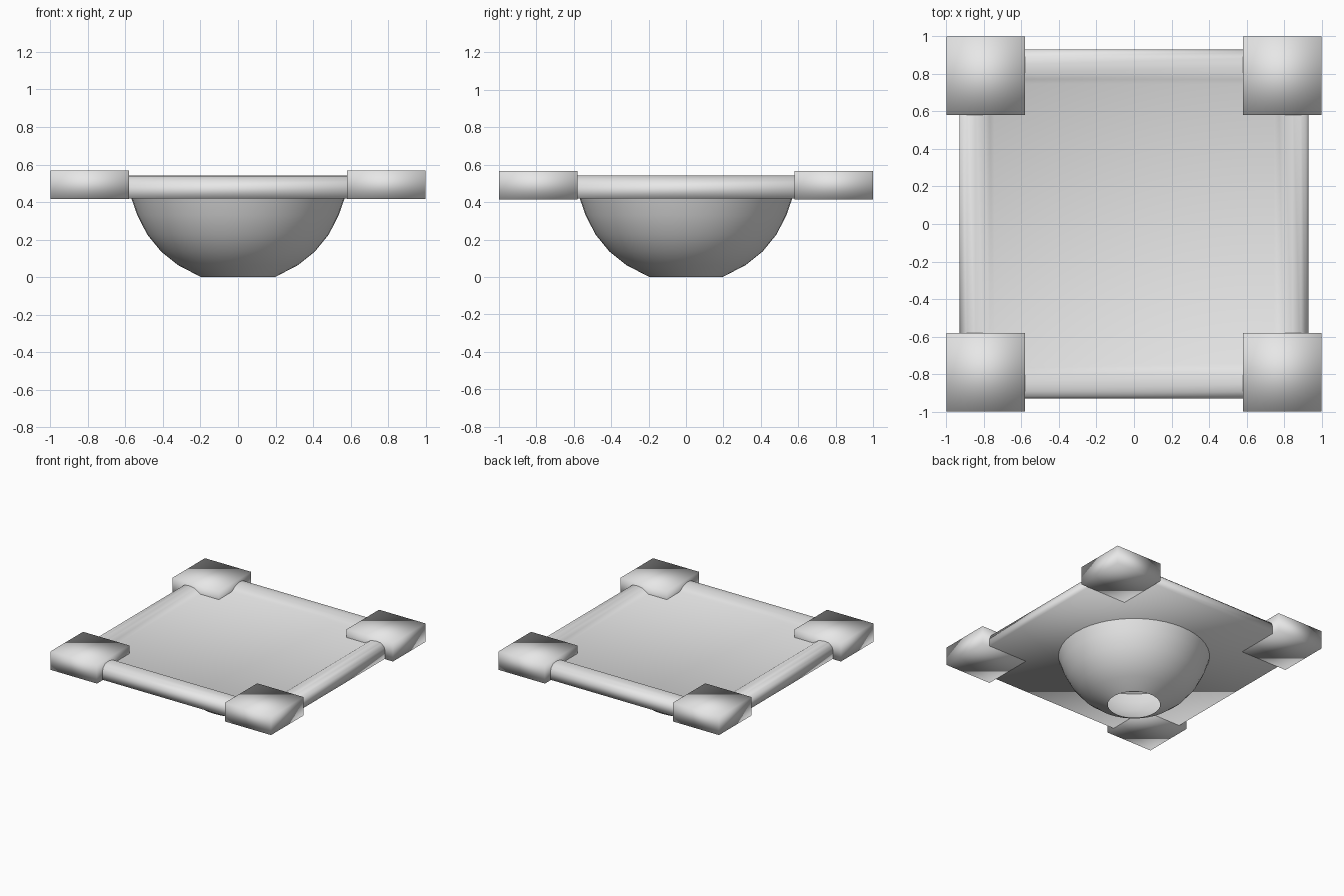
import bpy, bmesh, math

cube = bpy.data.objects.get("Cube")
if cube:
    bpy.data.objects.remove(cube, do_unlink=True)

grey = bpy.data.materials.new("light_grey")
grey.use_nodes = True
COLOUR = (0.8, 0.8, 0.8, 1)
grey.diffuse_color = COLOUR
grey.node_tree.nodes["Principled BSDF"].inputs["Base Color"].default_value = COLOUR


def finish(name, bm):
    """Turn a bmesh into a smooth-shaded object."""
    bmesh.ops.recalc_face_normals(bm, faces=bm.faces)
    for f in bm.faces:
        f.smooth = True
    me = bpy.data.meshes.new(name)
    bm.to_mesh(me)
    bm.free()
    me.materials.append(grey)
    ob = bpy.data.objects.new(name, me)
    bpy.context.collection.objects.link(ob)
    return ob


def loft(bm, profile, sides, start, scale=1.0):
    """Bridge regular rings that follow a (radius, z) profile."""
    rings = []
    for r, z in profile:
        rings.append([bm.verts.new((r * scale * math.cos(start + math.tau * i / sides),
                                    r * scale * math.sin(start + math.tau * i / sides), z))
                      for i in range(sides)])
    for a, b in zip(rings, rings[1:]):
        for i in range(sides):
            j = (i + 1) % sides
            bm.faces.new((a[i], a[j], b[j], b[i]))
    return rings


# Square tray: flat underside, rounded raised rim, shallow floor
bm = bmesh.new()
tray_profile = [(0.93, 0.42), (0.93, 0.483), (0.918, 0.515), (0.89, 0.538),
                (0.845, 0.542), (0.80, 0.534), (0.77, 0.515), (0.745, 0.50)]
rings = loft(bm, tray_profile, 4, math.pi / 4, math.sqrt(2))
bm.faces.new(rings[0])
bm.faces.new(rings[-1])
finish("tray", bm)

# Round bowl under the tray, open at the bottom
bm = bmesh.new()
bowl_profile = [(0.197, 0.0), (0.32, 0.064), (0.41, 0.136),
                (0.484, 0.227), (0.537, 0.33), (0.57, 0.425)]
loft(bm, bowl_profile, 48, 0)
finish("bowl", bm)

# Four corner blocks
for sx, side in ((1, "left"), (-1, "right")):
    for sy, end in ((-1, "front"), (1, "back")):
        bm = bmesh.new()
        bmesh.ops.create_cube(bm, size=1)
        bmesh.ops.scale(bm, vec=(0.42, 0.42, 0.152), verts=bm.verts)
        block = finish(f"{end}_{side}_corner_block", bm)
        block.location = (sx * 0.79, sy * 0.79, 0.491)
